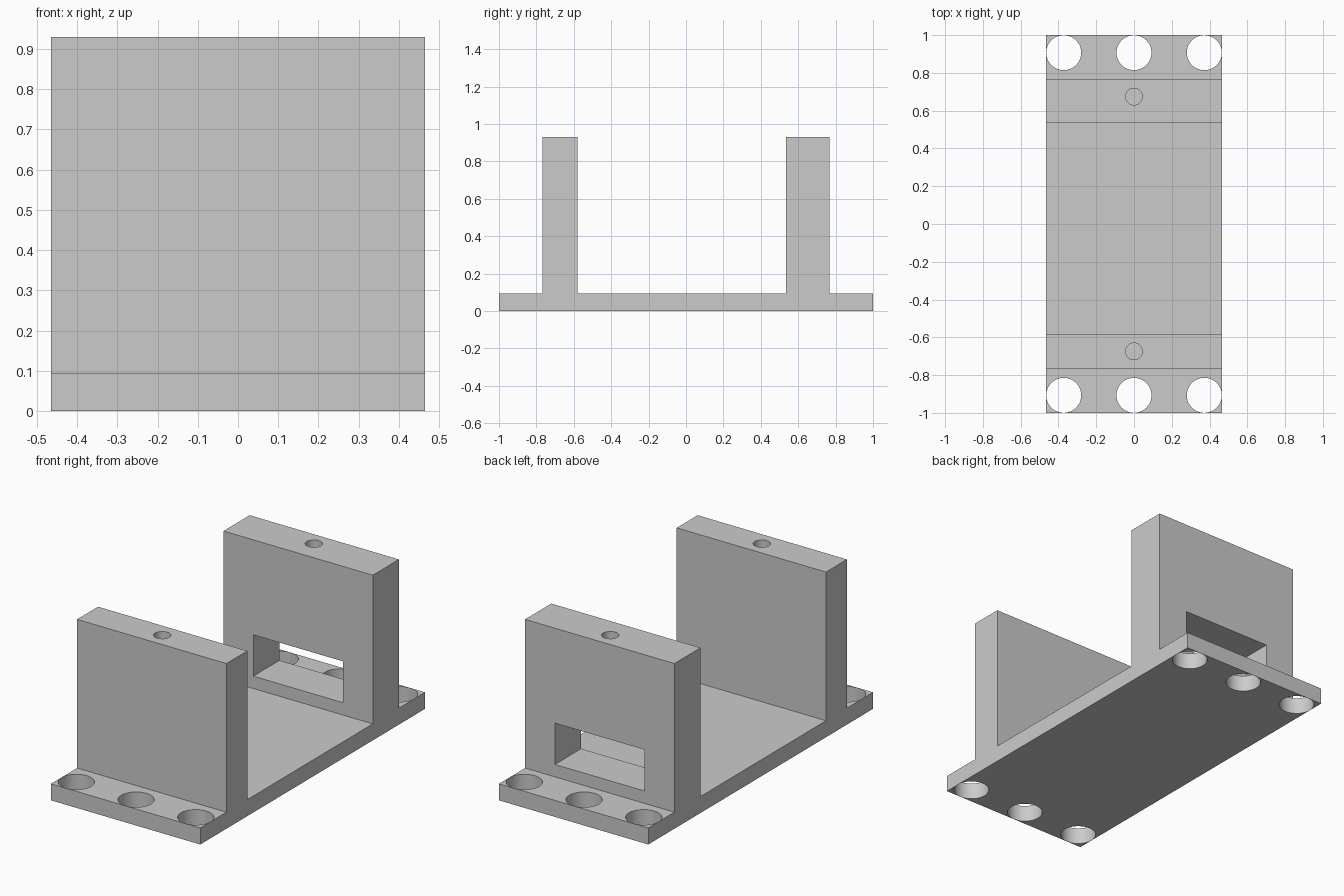
import bpy, bmesh, math

cube = bpy.data.objects.get("Cube")
if cube:
    bpy.data.objects.remove(cube, do_unlink=True)

U = 2 / 43            # one design unit
HALF_WIDTH = 10 * U

grey = bpy.data.materials.new("plain grey")
grey.use_nodes = True
colour = (0.6, 0.6, 0.6, 1)
grey.diffuse_color = colour
grey.node_tree.nodes["Principled BSDF"].inputs["Base Color"].default_value = colour


def drill(x, y, radius, bottom, top):
    """Upright round cutter."""
    bpy.ops.mesh.primitive_cylinder_add(
        vertices=64, radius=radius, depth=top - bottom,
        location=(x, y, (bottom + top) / 2))
    return bpy.context.object


def cut(target, cutter):
    """Subtract the cutter from the target, then discard it."""
    cutter.hide_render = True
    mod = target.modifiers.new("cut", 'BOOLEAN')
    mod.operation = 'DIFFERENCE'
    mod.solver = 'EXACT'
    mod.object = cutter
    bpy.context.view_layer.objects.active = target
    bpy.ops.object.modifier_apply(modifier=mod.name)
    bpy.data.objects.remove(cutter, do_unlink=True)


# Base plate with two uprights: a side profile (y, z) extruded across x
profile = [(-21.5, 0), (21.5, 0), (21.5, 2), (16.5, 2), (16.5, 20), (11.5, 20),
           (11.5, 2), (-12.5, 2), (-12.5, 20), (-16.5, 20), (-16.5, 2), (-21.5, 2)]
bm = bmesh.new()
face = bm.faces.new([bm.verts.new((-HALF_WIDTH, y * U, z * U)) for y, z in profile])
extruded = bmesh.ops.extrude_face_region(bm, geom=[face])["geom"]
bmesh.ops.translate(bm, vec=(2 * HALF_WIDTH, 0, 0),
                    verts=[v for v in extruded if isinstance(v, bmesh.types.BMVert)])
bmesh.ops.recalc_face_normals(bm, faces=bm.faces)
mesh = bpy.data.meshes.new("mounting_bracket")
bm.to_mesh(mesh)
bm.free()
mesh.materials.append(grey)
bracket = bpy.data.objects.new("mounting_bracket", mesh)
bpy.context.collection.objects.link(bracket)

# Rectangular window through the back upright
bpy.ops.mesh.primitive_cube_add(size=1, location=(0, 14 * U, 6 * U))
window = bpy.context.object
window.scale = (12 * U, 7 * U, 5 * U)
cut(bracket, window)

for side in (-1, 1):
    # Three mounting holes at each end of the plate
    for x in (-8, 0, 8):
        cut(bracket, drill(x * U, side * 19.5 * U, 1.99 * U, -U, 4 * U))
    # Blind screw hole in the top of each upright
    cut(bracket, drill(0, side * 14.5 * U, 0.95 * U, 10 * U, 21 * U))

# Smooth hole walls, crisp edges
bpy.ops.object.select_all(action='DESELECT')
bracket.select_set(True)
bpy.context.view_layer.objects.active = bracket
bpy.ops.object.shade_smooth_by_angle(angle=math.radians(30))
